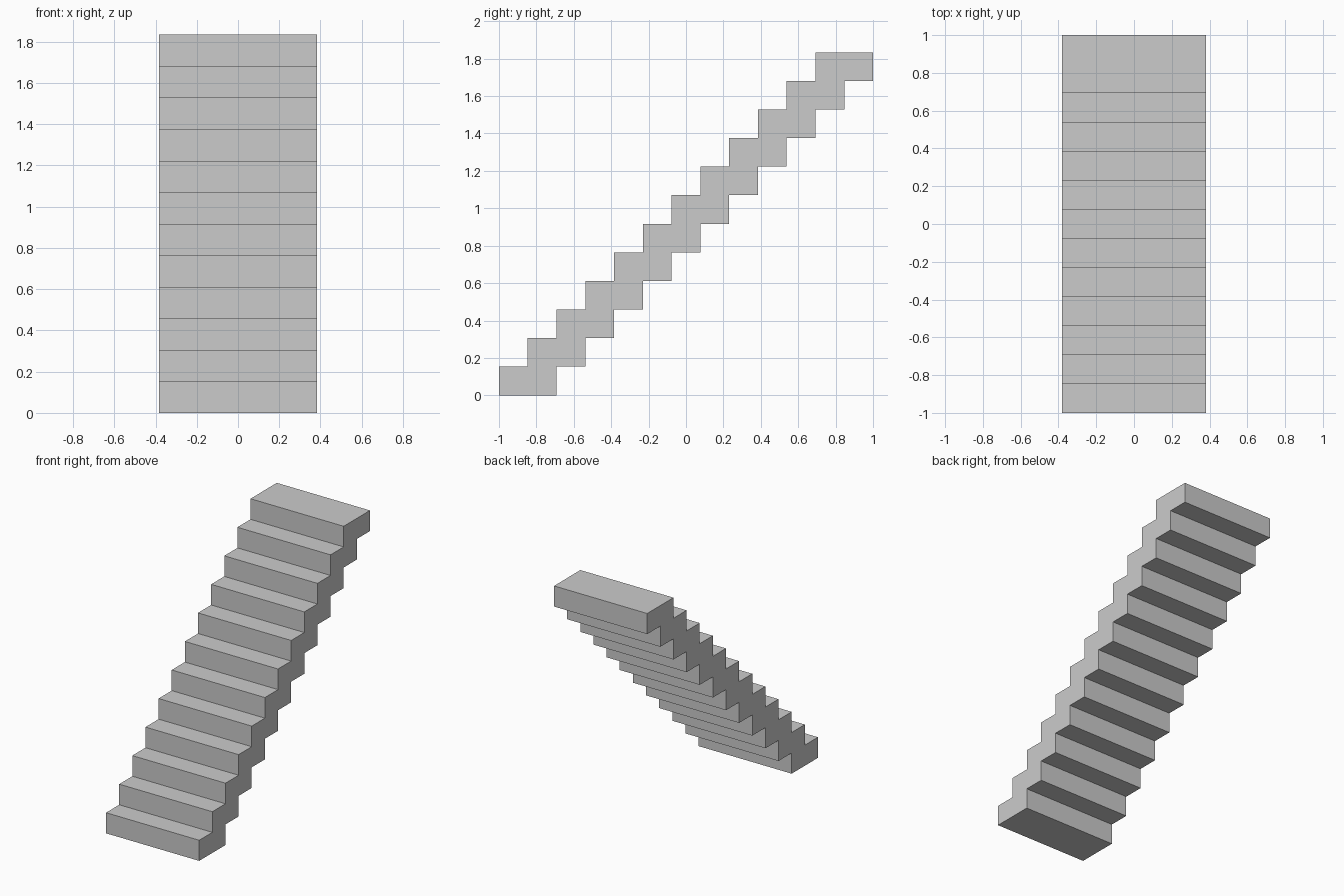
import bpy, bmesh

if "Cube" in bpy.data.objects:
    bpy.data.objects.remove(bpy.data.objects["Cube"])

STEPS = 12
HALF_WIDTH = 0.382
RUN = 2.0 / 13        # each step is two runs deep and overlaps the next by one
RISE = 1.834 / STEPS

# Side profile: up the treads, then back down the stepped underside
upper, under = [], []
for i in range(STEPS):
    y, z = -1 + i * RUN, i * RISE
    upper += [(y, z), (y, z + RISE)]
    under += [(y + 2 * RUN, z), (y + 2 * RUN, z + RISE)]
profile = upper + under[::-1]

# Extrude the profile across the width
bm = bmesh.new()
side = bm.faces.new([bm.verts.new((-HALF_WIDTH, y, z)) for y, z in profile])
result = bmesh.ops.extrude_face_region(bm, geom=[side])
moved = [v for v in result["geom"] if isinstance(v, bmesh.types.BMVert)]
bmesh.ops.translate(bm, verts=moved, vec=(2 * HALF_WIDTH, 0, 0))
bmesh.ops.recalc_face_normals(bm, faces=bm.faces)

mesh = bpy.data.meshes.new("staircase")
bm.to_mesh(mesh)
bm.free()
bpy.context.collection.objects.link(bpy.data.objects.new("staircase", mesh))
